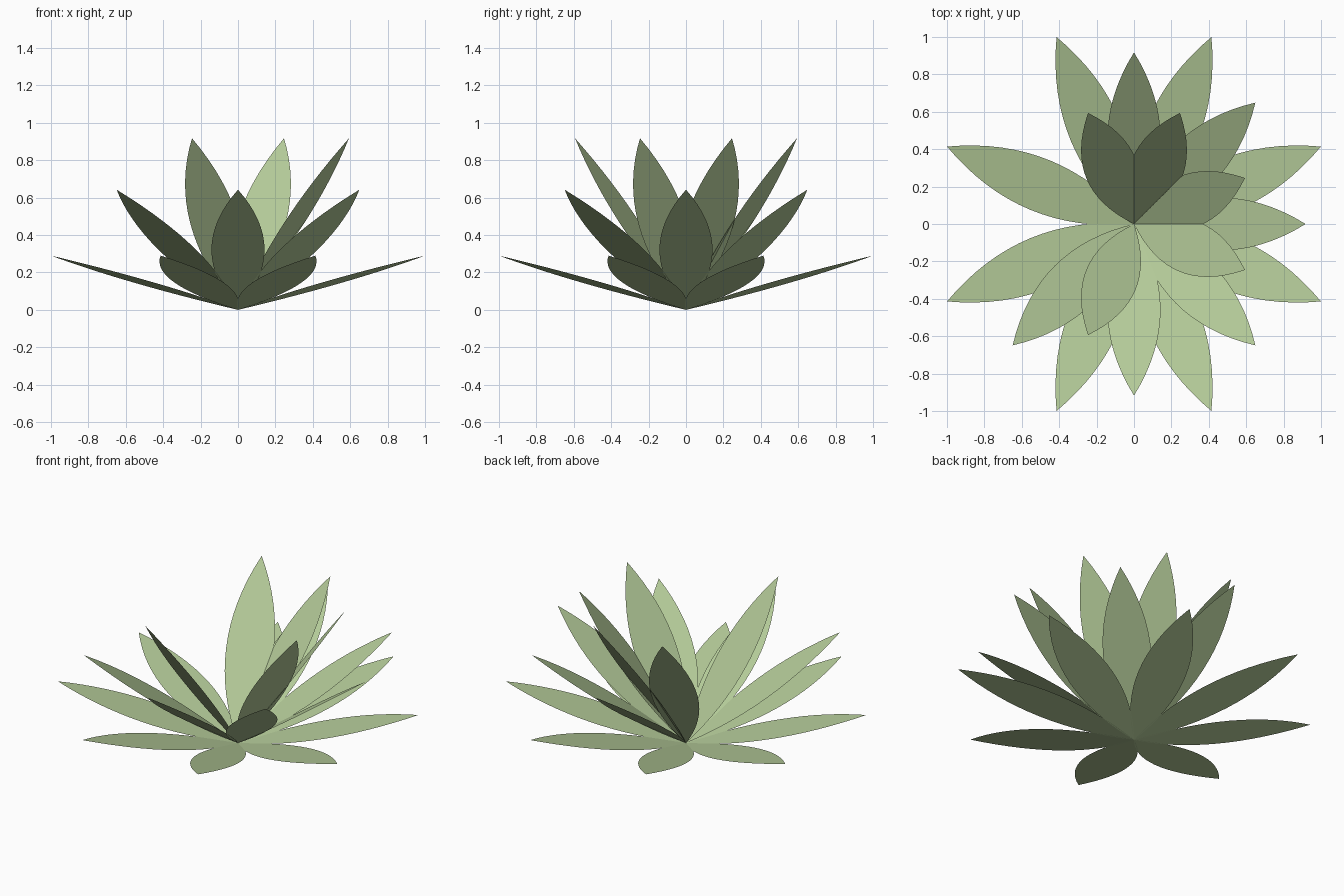
import bpy, math
from mathutils import Matrix

if "Cube" in bpy.data.objects:
    bpy.data.objects.remove(bpy.data.objects["Cube"])

LENGTH, HALF_WIDTH, STEPS = 1.12, 0.142, 16

leaf_green = bpy.data.materials.new("leaf_green")
leaf_green.diffuse_color = (0.46, 0.60, 0.32, 1)
leaf_green.use_nodes = True
leaf_green.node_tree.nodes["Principled BSDF"].inputs["Base Color"].default_value = leaf_green.diffuse_color


def petal_mesh():
    # flat pointed lens lying along +x with its base at the origin
    ts = [i / STEPS for i in range(STEPS + 1)]
    half = lambda t: HALF_WIDTH * 4 * t * (1 - t)
    right = [(LENGTH * t, -half(t), 0) for t in ts]
    left = [(LENGTH * t, half(t), 0) for t in reversed(ts[1:-1])]
    verts = right + left
    mesh = bpy.data.meshes.new("petal")
    mesh.from_pydata(verts, [], [list(range(len(verts)))])
    mesh.materials.append(leaf_green)
    return mesh


def ring(name, mesh, tilt, angles):
    # petals share one mesh, raised by tilt and spun around z
    for i, a in enumerate(angles):
        ob = bpy.data.objects.new(f"{name}_{i + 1}", mesh)
        bpy.context.collection.objects.link(ob)
        ob.matrix_world = (Matrix.Rotation(math.radians(a), 4, 'Z')
                           @ Matrix.Rotation(math.radians(-tilt), 4, 'Y'))


petal = petal_mesh()

# low full ring, then two steeper rings with gaps on the left
ring("outer_petal", petal, 15, [22.5 + 45 * k for k in range(8)])
ring("middle_petal", petal, 35, [0, 45, 90, 225, 270, 315])
ring("inner_petal", petal, 55, [-22.5, 22.5, 67.5, 112.5, 247.5])
